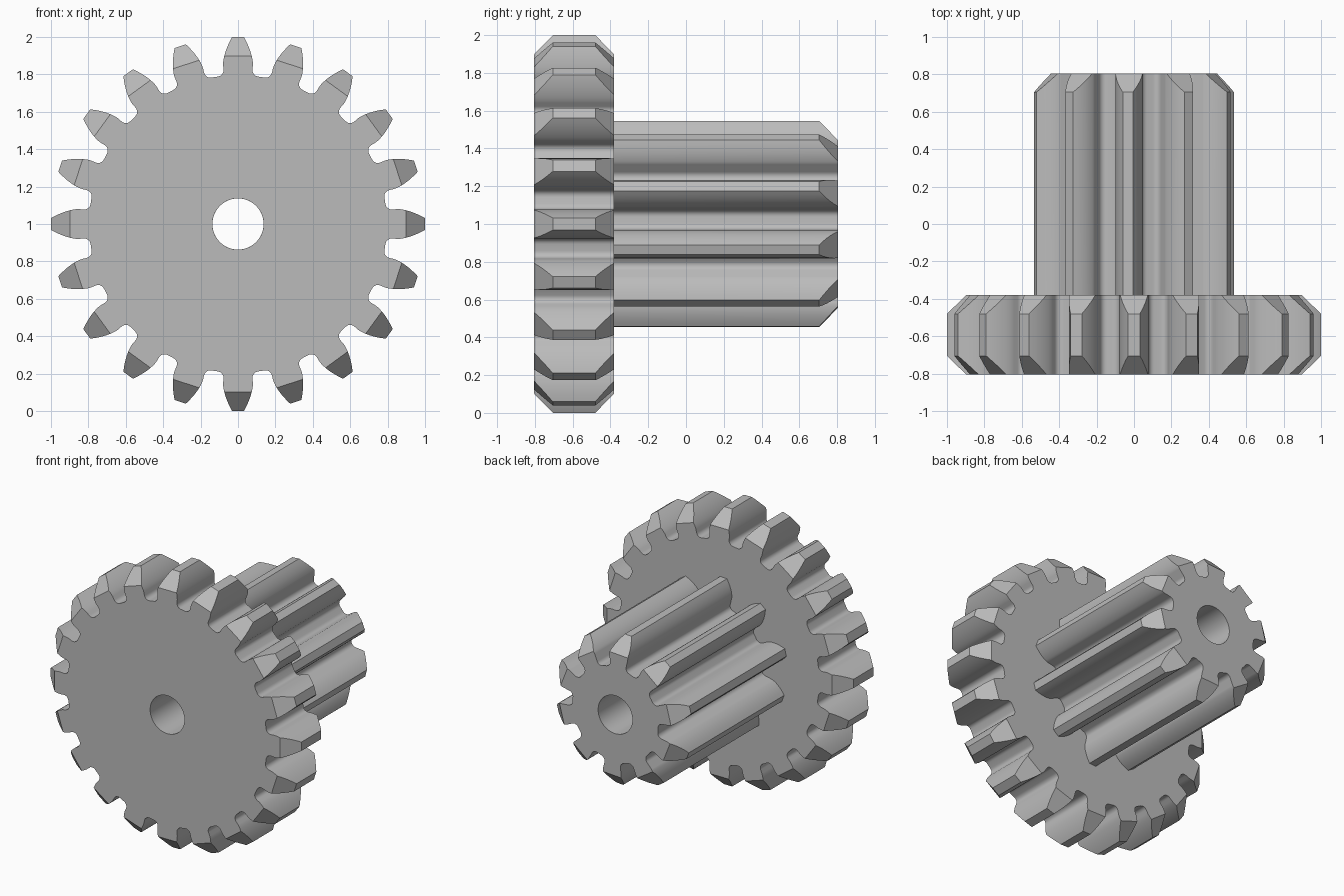
import bpy, bmesh
from math import sin, cos, tan, acos, asin, pi, radians, hypot, atan2

cube = bpy.data.objects.get("Cube")
if cube:
    bpy.data.objects.remove(cube)

steel = bpy.data.materials.new("grey_metal")
steel.use_nodes = True
steel.diffuse_color = (0.5, 0.5, 0.5, 1)
steel.node_tree.nodes["Principled BSDF"].inputs["Base Color"].default_value = (0.5, 0.5, 0.5, 1)

MODULE = 1 / 11
PRESSURE = radians(20)
FILLET = 0.38 * MODULE
CHAMFER = 0.1
BORE = 0.137
BORE_SEGMENTS = 40
AXIS_HEIGHT = 1.0


def involute(a):
    return tan(a) - a


def half_tooth(teeth):
    """Polar points (radius, angle) from the tip corner to the middle of the gap."""
    tip = (teeth + 2) * MODULE / 2
    root = (teeth - 2.5) * MODULE / 2
    base = teeth * MODULE / 2 * cos(PRESSURE)
    at_base = pi / (2 * teeth) + involute(PRESSURE)
    edge = tip - CHAMFER
    radii = [tip - (tip - edge) * i / 5 for i in range(6)]
    radii += [edge - (edge - base) * i / 3 for i in range(1, 4)]
    pts = [(r, at_base - involute(acos(min(1, base / r)))) for r in radii]
    # Root fillet, tangent to the radial flank and the root circle
    rc = root + FILLET
    mid = at_base + asin(FILLET / rc)
    for i in range(7):
        d = (at_base - pi / 2) + (mid - pi / 2 - at_base) * i / 6
        u = rc * cos(mid) + FILLET * cos(d)
        v = rc * sin(mid) + FILLET * sin(d)
        pts.append((hypot(u, v), atan2(v, u)))
    pts.append((root, pi / teeth))
    return pts, edge


def gear(name, teeth, y0, y1, phase=0.0, front_chamfer=True, front_cap=True):
    bm = bmesh.new()
    half, edge = half_tooth(teeth)
    outline = [(r, -a) for r, a in reversed(half)] + half
    pitch = 2 * pi / teeth
    steps = BORE_SEGMENTS // teeth

    def vert(r, a, y):
        return bm.verts.new((r * sin(a), y, AXIS_HEIGHT + r * cos(a)))

    for k in range(teeth):
        turn = k * pitch + phase
        bore = [(BORE, -pitch / 2 + pitch * i / steps) for i in range(steps + 1)]
        ends = []
        for y, inward, chamfered, capped in ((y0, 1, front_chamfer, front_cap), (y1, -1, True, True)):
            def depth(r):
                return y + inward * max(0, r - edge) if chamfered else y
            ring = [vert(r, a + turn, depth(r)) for r, a in outline]
            inner = [vert(r, a + turn, y) for r, a in bore]
            ends.append((ring, inner))
            if capped:
                # Flat end sector and the sloped tooth end
                low = [v for v, (r, a) in zip(ring, outline) if r <= edge + 1e-6]
                high = [v for v, (r, a) in zip(ring, outline) if r >= edge - 1e-6]
                bm.faces.new(low + inner[::-1])
                bm.faces.new(high)
        # Flanks, tip and bore wall
        for strip in (0, 1):
            f, b = ends[0][strip], ends[1][strip]
            for i in range(len(f) - 1):
                bm.faces.new((f[i], f[i + 1], b[i + 1], b[i]))

    bmesh.ops.remove_doubles(bm, verts=bm.verts[:], dist=1e-5)
    bmesh.ops.recalc_face_normals(bm, faces=bm.faces[:])
    mesh = bpy.data.meshes.new(name)
    bm.to_mesh(mesh)
    bm.free()
    mesh.materials.append(steel)
    obj = bpy.data.objects.new(name, mesh)
    bpy.context.collection.objects.link(obj)
    bpy.ops.object.select_all(action="DESELECT")
    obj.select_set(True)
    bpy.context.view_layer.objects.active = obj
    bpy.ops.object.shade_smooth_by_angle(angle=radians(28))
    return obj


# Wide wheel at the front, long pinion behind it
gear("large_gear", 20, -0.805, -0.38)
gear("small_gear", 10, -0.38, 0.805, phase=radians(-3.5), front_chamfer=False, front_cap=False)
